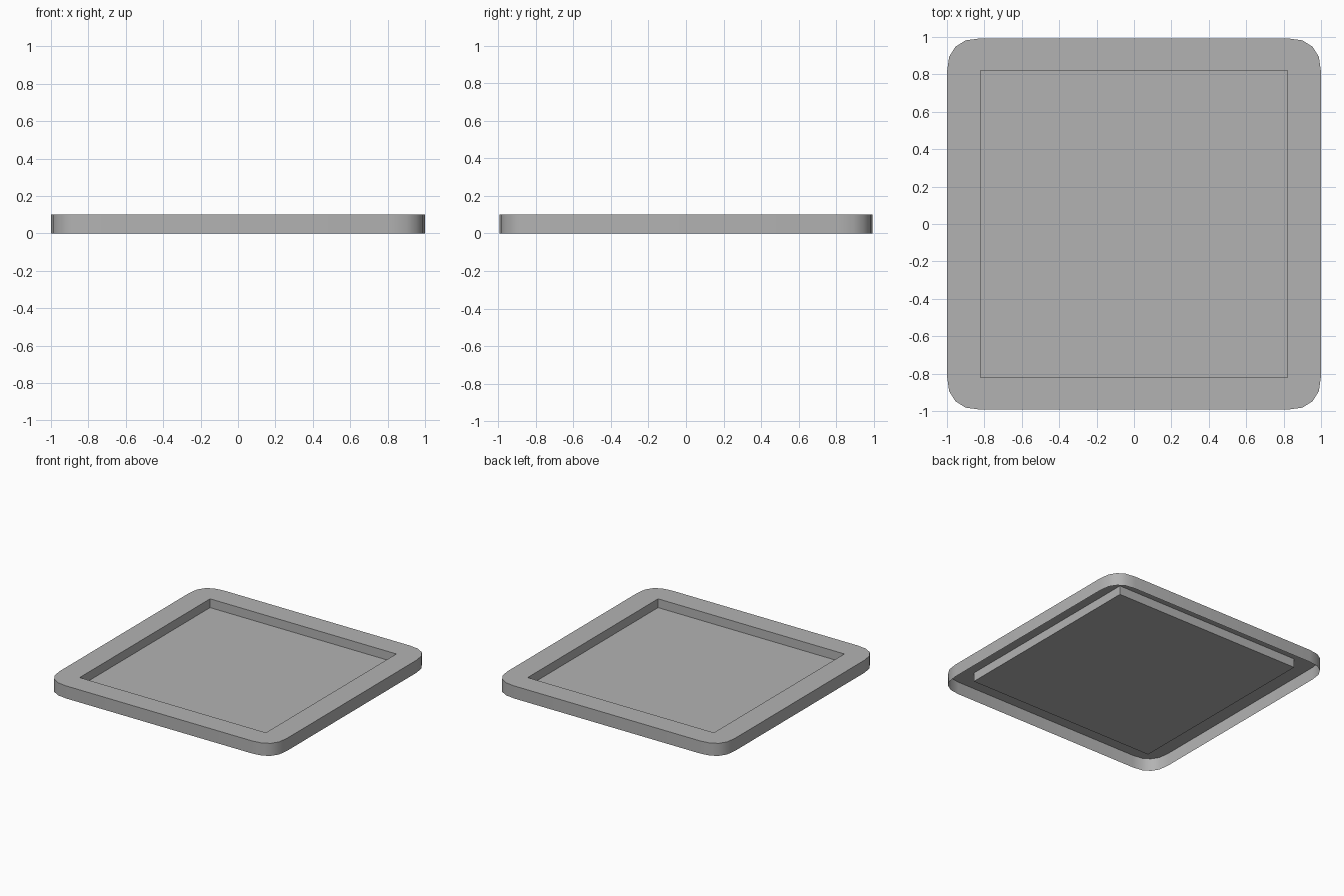
import bpy, bmesh, math

if "Cube" in bpy.data.objects:
    bpy.data.objects.remove(bpy.data.objects["Cube"])

HALF_X, HALF_Y = 1.0, 0.993      # outer half sizes
HOLE = 0.82                      # recess half size
TOP, FLOOR = 0.10, 0.03          # rim height and recess floor height
RADIUS, SEGMENTS = 0.18, 4       # outer corner rounding
FULLNESS = 2 / 2.4               # below 1 makes corners fuller than a circle


def rounded_rectangle(hx, hy, radius, segments):
    """Counter-clockwise outline of a rectangle with full, rounded corners."""
    points = []
    for k, (sx, sy) in enumerate([(1, 1), (-1, 1), (-1, -1), (1, -1)]):
        for i in range(segments + 1):
            t = i / segments if k % 2 == 0 else 1 - i / segments
            c = max(0.0, math.cos(math.pi / 2 * t)) ** FULLNESS
            s = max(0.0, math.sin(math.pi / 2 * t)) ** FULLNESS
            points.append((sx * (hx - radius + radius * c),
                           sy * (hy - radius + radius * s)))
    return points


def loop_edges(bm, points, z):
    verts = [bm.verts.new((x, y, z)) for x, y in points]
    return [bm.edges.new((v, verts[(i + 1) % len(verts)])) for i, v in enumerate(verts)]


def extrude_to(bm, edges, z):
    """Extrude an edge loop straight down to height z, returning the new loop."""
    geom = bmesh.ops.extrude_edge_only(bm, edges=edges)["geom"]
    for v in (g for g in geom if isinstance(g, bmesh.types.BMVert)):
        v.co.z = z
    return [g for g in geom if isinstance(g, bmesh.types.BMEdge)
            and all(abs(v.co.z - z) < 1e-6 for v in g.verts)]


bm = bmesh.new()

# Flat rim between the rounded outline and the square recess
outer = loop_edges(bm, rounded_rectangle(HALF_X, HALF_Y, RADIUS, SEGMENTS), TOP)
inner = loop_edges(bm, [(HOLE, HOLE), (-HOLE, HOLE), (-HOLE, -HOLE), (HOLE, -HOLE)], TOP)
bmesh.ops.triangle_fill(bm, edges=outer + inner, use_beauty=True, normal=(0, 0, 1))

# Outer skirt, open underneath
extrude_to(bm, outer, 0.0)

# Recess walls and floor
floor_edges = extrude_to(bm, inner, FLOOR)
bmesh.ops.contextual_create(bm, geom=floor_edges)

# Consistent normals with the floor facing up
bmesh.ops.recalc_face_normals(bm, faces=bm.faces)
floor = max(bm.faces, key=lambda f: f.calc_area())
if floor.normal.z < 0:
    bmesh.ops.reverse_faces(bm, faces=bm.faces)

mesh = bpy.data.meshes.new("square_tray")
bm.to_mesh(mesh)
bm.free()
tray = bpy.data.objects.new("square_tray", mesh)
bpy.context.collection.objects.link(tray)

# Darker grey finish
grey = bpy.data.materials.new("dark_grey")
grey.diffuse_color = (0.45, 0.45, 0.45, 1)
grey.use_nodes = True
grey.node_tree.nodes["Principled BSDF"].inputs["Base Color"].default_value = grey.diffuse_color
mesh.materials.append(grey)

# Smooth rounded corners, crisp rims
bpy.context.view_layer.objects.active = tray
tray.select_set(True)
bpy.ops.object.shade_smooth_by_angle(angle=math.radians(35))
